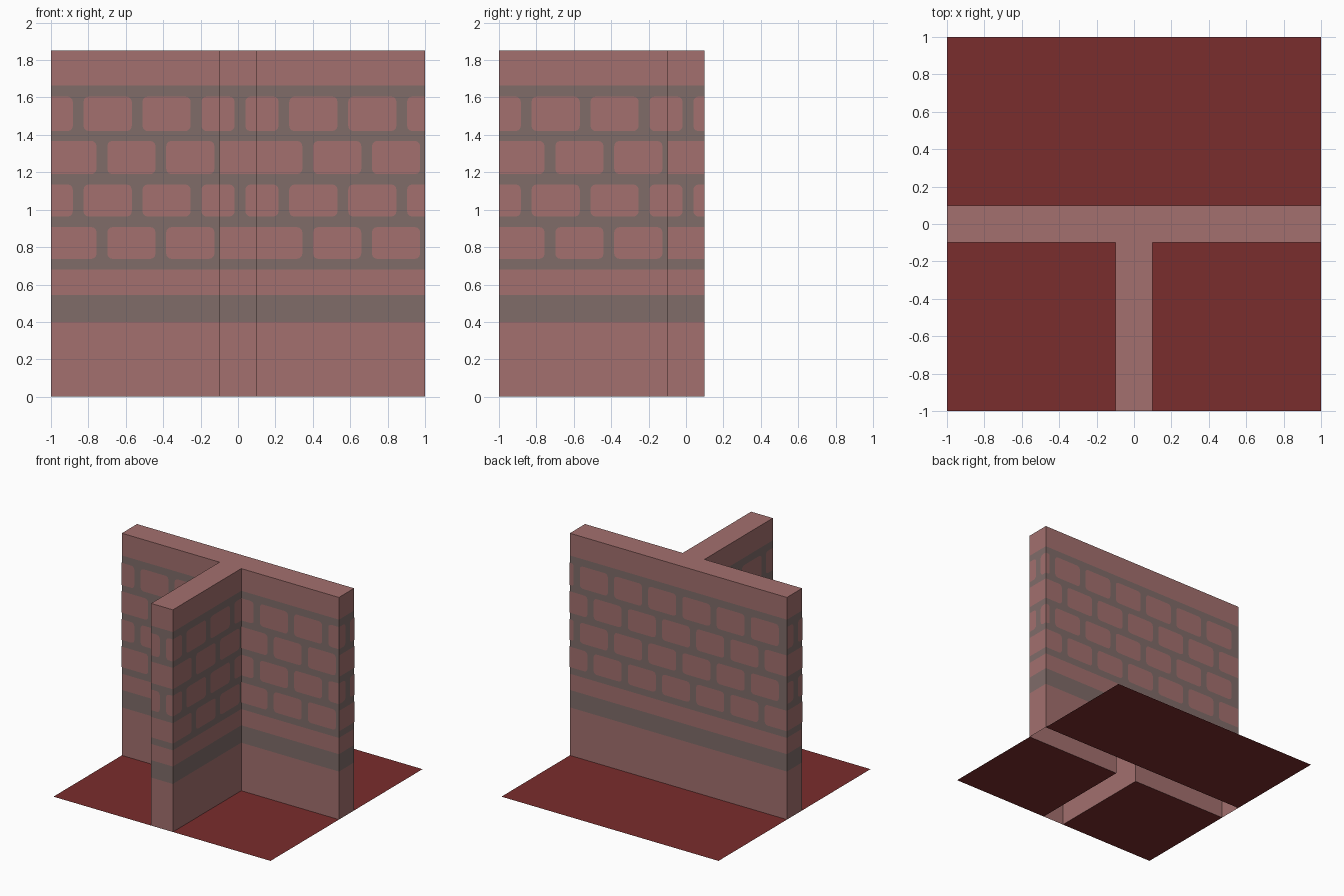
import bpy, bmesh, math
from mathutils import Vector

if "Cube" in bpy.data.objects:
    bpy.data.objects.remove(bpy.data.objects["Cube"])


def material(name, rgb):
    m = bpy.data.materials.new(name)
    m.diffuse_color = (*rgb, 1)
    m.use_nodes = True
    m.node_tree.nodes["Principled BSDF"].inputs["Base Color"].default_value = m.diffuse_color
    return m


PINK = material("pink_brick", (0.366, 0.162, 0.156))
GREY = material("grey_mortar", (0.214, 0.150, 0.141))
RED = material("dark_red_floor", (0.195, 0.026, 0.026))


def finish(name, bm, mats):
    me = bpy.data.meshes.new(name)
    bm.to_mesh(me)
    bm.free()
    for m in mats:
        me.materials.append(m)
    ob = bpy.data.objects.new(name, me)
    bpy.context.collection.objects.link(ob)
    return ob


# T-shaped wall outline, counter-clockwise from above
T = 0.1
OUTLINE = [(-1, -T), (-T, -T), (-T, -1), (T, -1), (T, -T), (1, -T), (1, T), (-1, T)]
LEVELS = [0, 0.40, 0.545, 0.68, 1.665, 1.85]
EDGES = list(zip(OUTLINE, OUTLINE[1:] + OUTLINE[:1]))

# Wall shell: open below, mortar bands chosen by height
bm = bmesh.new()
rings = [[bm.verts.new((x, y, z)) for x, y in OUTLINE] for z in LEVELS]
n = len(OUTLINE)
for k in range(len(LEVELS) - 1):
    for i in range(n):
        j = (i + 1) % n
        f = bm.faces.new((rings[k][i], rings[k][j], rings[k + 1][j], rings[k + 1][i]))
        f.material_index = 1 if k in (1, 3) else 0
top = rings[-1]
bm.faces.new((top[0], top[1], top[4], top[5], top[6], top[7]))
bm.faces.new((top[1], top[2], top[3], top[4]))
finish("wall", bm, [PINK, GREY])


def brick_outline(a, b, z0, z1, lo, hi, r=0.028, steps=3):
    """Rounded rectangle, with square corners where the wall end cuts it."""
    cut_l, cut_r = a < lo, b > hi
    a, b = max(a, lo), min(b, hi)
    r = min(r, (b - a) / 2)
    pts = []
    for cx, cz, start, cut in ((b, z0, -90, cut_r), (b, z1, 0, cut_r),
                               (a, z1, 90, cut_l), (a, z0, 180, cut_l)):
        if cut:
            pts.append((cx, cz))
            continue
        ox = cx - r if cx == b else cx + r
        oz = cz - r if cz == z1 else cz + r
        for s in range(steps + 1):
            t = math.radians(start + 90 * s / steps)
            pts.append((ox + r * math.cos(t), oz + r * math.sin(t)))
    return pts


# Bricks: thin plates on every wall face, alternate rows staggered
PITCH, HALF = 0.315, 0.129
ROWS = [(1.42, 1.605, 0.168), (1.19, 1.368, -0.02),
        (0.963, 1.135, 0.168), (0.737, 0.907, -0.02)]
bm = bmesh.new()
for p, q in EDGES:
    p, q = Vector((*p, 0)), Vector((*q, 0))
    length = (q - p).length
    along = (q - p) / length
    out = Vector((along.y, -along.x, 0)) * 0.003
    for z0, z1, shift in ROWS:
        for k in range(-5, 6):
            c = length / 2 + shift + k * PITCH
            a, b = c - HALF, c + HALF
            if b < 0.02 or a > length - 0.02:
                continue
            pts = brick_outline(a, b, z0, z1, 0, length)
            bm.faces.new([bm.verts.new(p + along * u + out + Vector((0, 0, z)))
                          for u, z in pts])
finish("bricks", bm, [PINK])

# Floor sheets around the wall
bm = bmesh.new()
for x0, x1, y0, y1 in ((-1, 1, T, 1), (-1, -T, -1, -T), (T, 1, -1, -T)):
    bm.faces.new([bm.verts.new((x, y, 0)) for x, y in
                  ((x0, y0), (x1, y0), (x1, y1), (x0, y1))])
finish("floor", bm, [RED])
